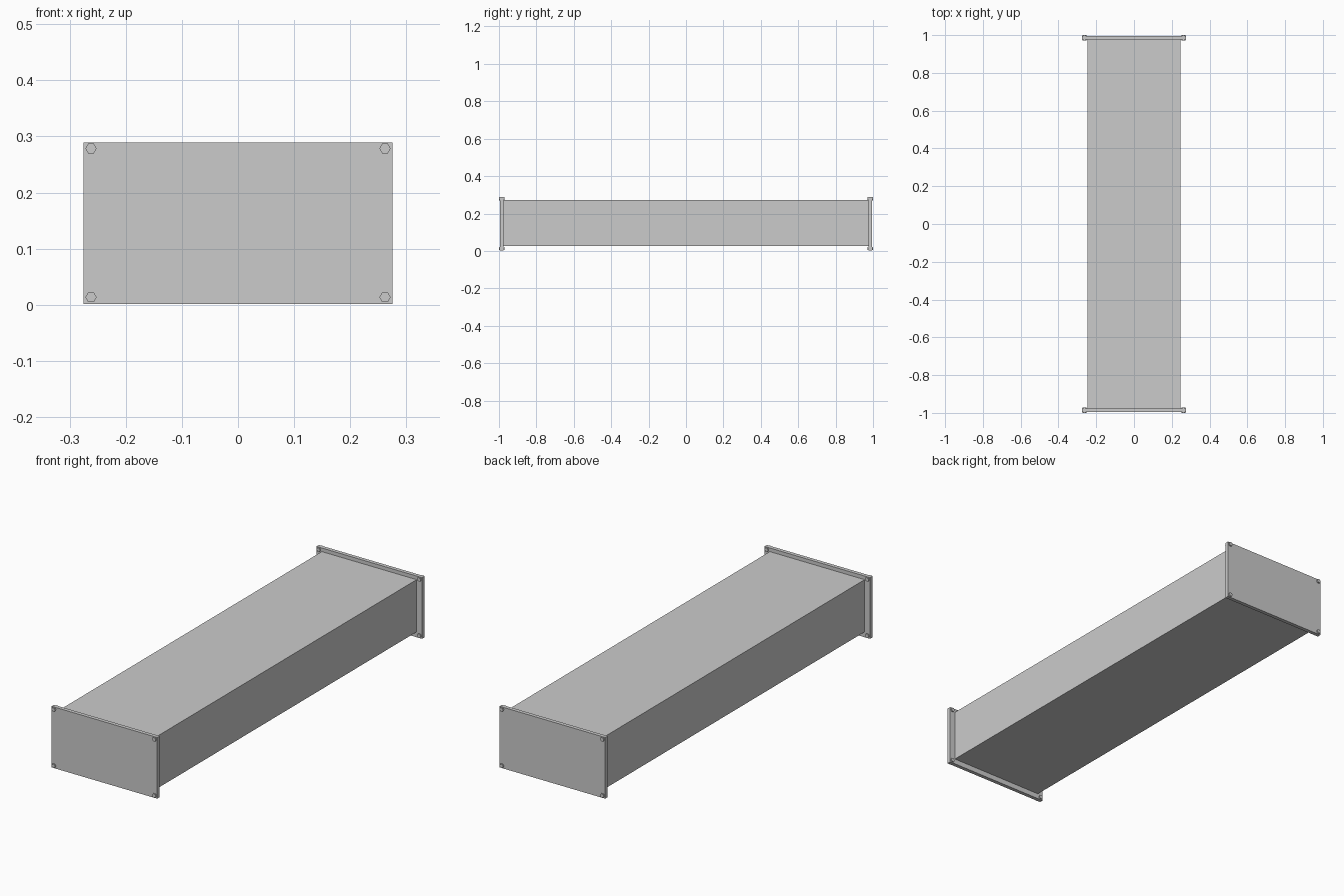
import bpy, math

if "Cube" in bpy.data.objects:
    bpy.data.objects.remove(bpy.data.objects["Cube"])

Z_MID = 0.146


def box(name, size, loc):
    bpy.ops.mesh.primitive_cube_add(size=1, location=loc)
    ob = bpy.context.object
    ob.name = name
    ob.scale = size
    bpy.ops.object.transform_apply(location=False, rotation=False, scale=True)
    return ob


# long rectangular duct body
box("duct_body", (0.494, 1.955, 0.246), (0, 0, Z_MID + 0.003))

for end, s in (("front", -1), ("back", 1)):
    # end flange plate
    box(end + "_flange", (0.55, 0.018, 0.288), (0, s * 0.985, Z_MID - 0.001))
    # hexagonal bolts through the flange corners
    for sx in (-1, 1):
        for sz in (-1, 1):
            bpy.ops.mesh.primitive_cylinder_add(
                vertices=6, radius=0.01, depth=0.029,
                location=(sx * 0.262, s * 0.9855, Z_MID + sz * 0.1325),
                rotation=(math.pi / 2, 0, 0))
            bolt = bpy.context.object
            bolt.name = end + "_flange_bolt"
            # turn points sideways
            for v in bolt.data.vertices:
                v.co.x, v.co.y = v.co.y, -v.co.x
